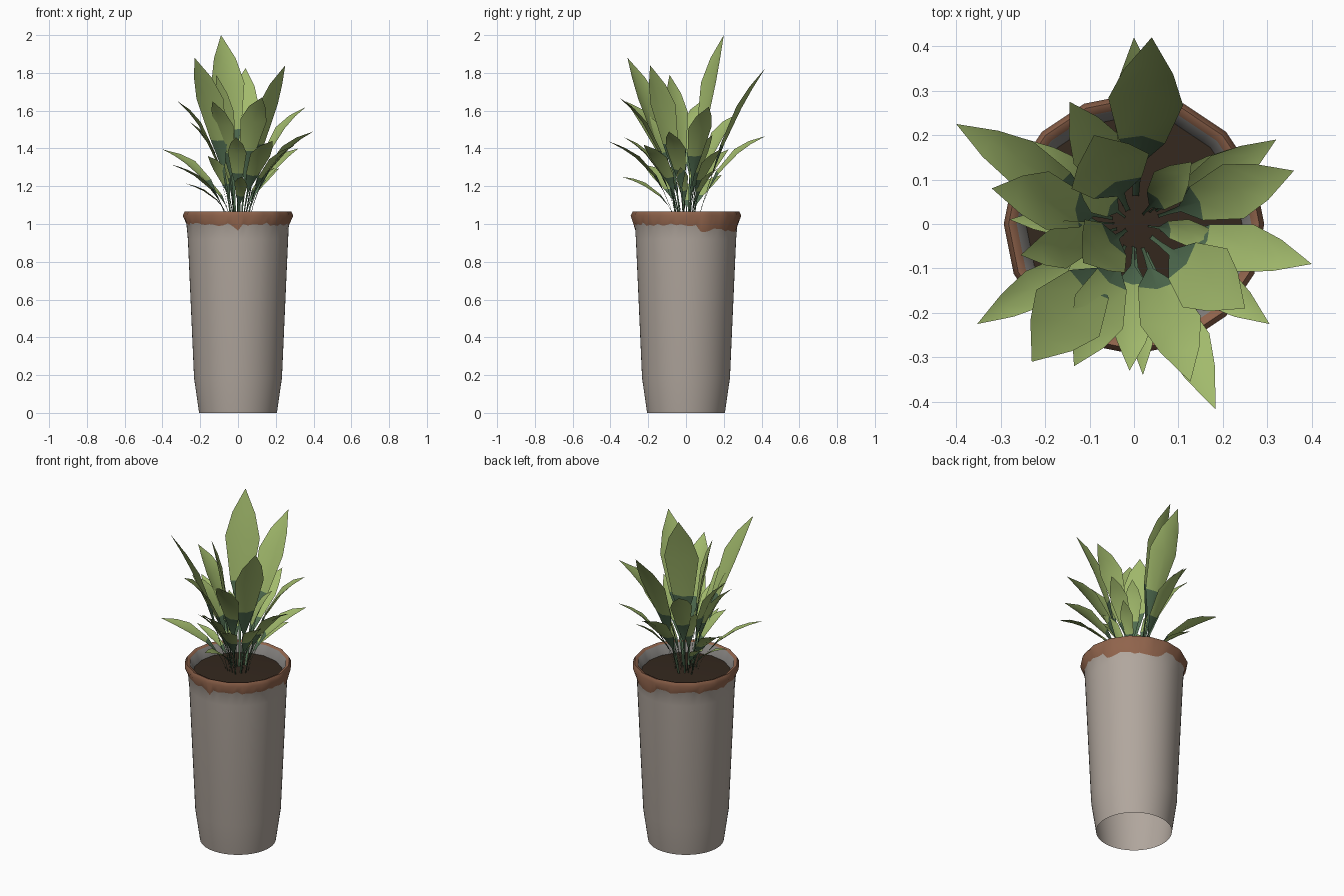
import bpy, bmesh, math, random
from mathutils import Vector, Matrix

if "Cube" in bpy.data.objects:
    bpy.data.objects.remove(bpy.data.objects["Cube"])

random.seed(4)


def material(name, rgb):
    m = bpy.data.materials.new(name)
    m.diffuse_color = (*rgb, 1)
    m.use_nodes = True
    m.node_tree.nodes["Principled BSDF"].inputs["Base Color"].default_value = m.diffuse_color
    return m


GREY = material("grey glaze", (0.44, 0.385, 0.34))
INNER = material("shaded grey inside", (0.22, 0.21, 0.2))
CLAY = material("brown clay", (0.28, 0.127, 0.072))
SOIL = material("dark soil", (0.034, 0.021, 0.013))
LEAF = material("leaf green", (0.36, 0.49, 0.15))
DEEP = material("deep green", (0.085, 0.16, 0.085))


def finish(bm, name, mats, angle):
    me = bpy.data.meshes.new(name)
    bm.to_mesh(me)
    bm.free()
    for m in mats:
        me.materials.append(m)
    me.shade_smooth()
    me.set_sharp_from_angle(angle=math.radians(angle))
    ob = bpy.data.objects.new(name, me)
    bpy.context.collection.objects.link(ob)
    return ob


SIDES, COLS = 16, 64


def around(j, faceted):
    """Direction on a 16-sided (or averaged round) outline of radius 1."""
    a = 2 * math.pi * j / COLS
    step = 2 * math.pi / SIDES
    k = math.cos(step / 2) / math.cos((a % step) - step / 2) if faceted else 0.99
    return a, k * math.cos(a), k * math.sin(a)


# Pot: outer wall (open underneath), rim and inner wall in one profile
PROFILE = [(0.208, 0), (0.235, 0.185), (0.268, 0.92), (0.272, 0.995),
           (0.293, 1.045), (0.282, 1.066), (0.264, 1.06), (0.238, 0.99)]
DRIP_RING = 3


def drip_height(a):
    z = 0.997 + random.uniform(-0.011, 0.011)
    d = math.degrees(a)
    if 15 < d < 85:                      # wide run of bare clay on the right
        z -= 0.03
    if abs(d - 270) < 4:                 # single drip at the front
        z -= 0.022
    return z


bm = bmesh.new()
rings = []
drips = [drip_height(2 * math.pi * j / COLS) for j in range(COLS)]
for i, (r, z) in enumerate(PROFILE):
    ring = []
    for j in range(COLS):
        a, cx, cy = around(j, i > DRIP_RING)
        rr, zz = r, z
        if i == DRIP_RING:
            zz = drips[j]
            rr = r + (zz - z) * (0.4 if zz > z else 0.06)
        ring.append(bm.verts.new((rr * cx, rr * cy, zz)))
    rings.append(ring)
for i in range(len(rings) - 1):
    for j in range(COLS):
        k = (j + 1) % COLS
        f = bm.faces.new((rings[i][j], rings[i][k], rings[i + 1][k], rings[i + 1][j]))
        f.material_index = 0 if i < DRIP_RING else 1 if i < 6 else 2
finish(bm, "pot", [GREY, CLAY, INNER], 62)

# Soil: low mound inside the pot
bm = bmesh.new()
top = bm.verts.new((0, 0, 1.02))
edge = [bm.verts.new((0.243 * math.cos(t), 0.243 * math.sin(t), 1.005))
        for t in (2 * math.pi * j / SIDES for j in range(SIDES))]
for j in range(SIDES):
    bm.faces.new((top, edge[j], edge[(j + 1) % SIDES]))
finish(bm, "soil", [SOIL], 40)

# Leaves: tip position of each, a folded blade on an arching stalk
TIPS = [(-0.09, 0.20, 2.0), (-0.23, -0.31, 1.88), (0.04, 0.42, 1.825), (0.25, -0.19, 1.84),
        (-0.115, -0.087, 1.79), (-0.32, 0.08, 1.65), (0.127, -0.355, 1.67),
        (-0.135, -0.32, 1.65), (0.183, -0.417, 1.44), (-0.145, 0.275, 1.585),
        (0.36, 0.12, 1.62), (0.40, -0.09, 1.49), (-0.40, 0.225, 1.395),
        (-0.353, -0.225, 1.315), (-0.28, 0.01, 1.215), (-0.255, -0.07, 1.54),
        (0.305, -0.225, 1.42), (0.32, 0.19, 1.40), (0.22, 0.17, 1.295),
        (-0.24, 0.19, 1.26), (0.0, 0.42, 1.465), (0.02, -0.34, 1.25), (-0.01, -0.33, 1.46),
        (0.2, -0.03, 1.3), (-0.13, 0.1, 1.42), (0.13, 0.14, 1.47), (-0.16, -0.15, 1.36)]
# (position along the curve, half width as share of the full half width)
STATIONS = [(0, 0.06), (0.14, 0.06), (0.3, 0.1), (0.47, 0.62), (0.72, 1.0), (0.86, 0.66), (1.0, 0.0)]


def add_leaf(bm, tip, twist):
    tip = Vector(tip)
    bend, rise = (0.42, 0.55) if tip.z > 1.7 else (0.3, 0.7)   # short leaves arch more
    base = Vector((tip.x * 0.15, tip.y * 0.15, 1.01))
    ctrl = Vector((tip.x * bend, tip.y * bend, base.z + (tip.z - base.z) * rise))
    half = 0.095 * (tip - base).length
    flat = Vector((-tip.y, tip.x, 0)).normalized()
    rows = []
    for t, w in STATIONS:
        p = base * (1 - t) ** 2 + ctrl * 2 * t * (1 - t) + tip * t * t
        along = ((ctrl - base) * (1 - t) + (tip - ctrl) * t).normalized()
        side = Matrix.Rotation(twist, 3, along) @ flat
        up = along.cross(side)
        if w == 0:
            rows.append([bm.verts.new(p)])
            continue
        lift = up * half * w * 0.25
        rows.append([bm.verts.new(p + side * half * w + lift), bm.verts.new(p),
                     bm.verts.new(p - side * half * w + lift)])
    for i in range(len(rows) - 1):
        a, b = rows[i], rows[i + 1]
        for k in (0, 1):
            quad = [a[k], a[k + 1]] + ([b[k + 1], b[k]] if len(b) == 3 else [b[0]])
            f = bm.faces.new(quad)
            f.normal_update()
            if f.normal.z < 0:
                f.normal_flip()
            f.material_index = 1 if i < 3 else 0      # stalk and blade base are darker


bm = bmesh.new()
for n, tip in enumerate(TIPS):
    add_leaf(bm, tip, 0.0 if n < 5 else random.uniform(-0.3, 0.3))
finish(bm, "leaves", [LEAF, DEEP], 50)
